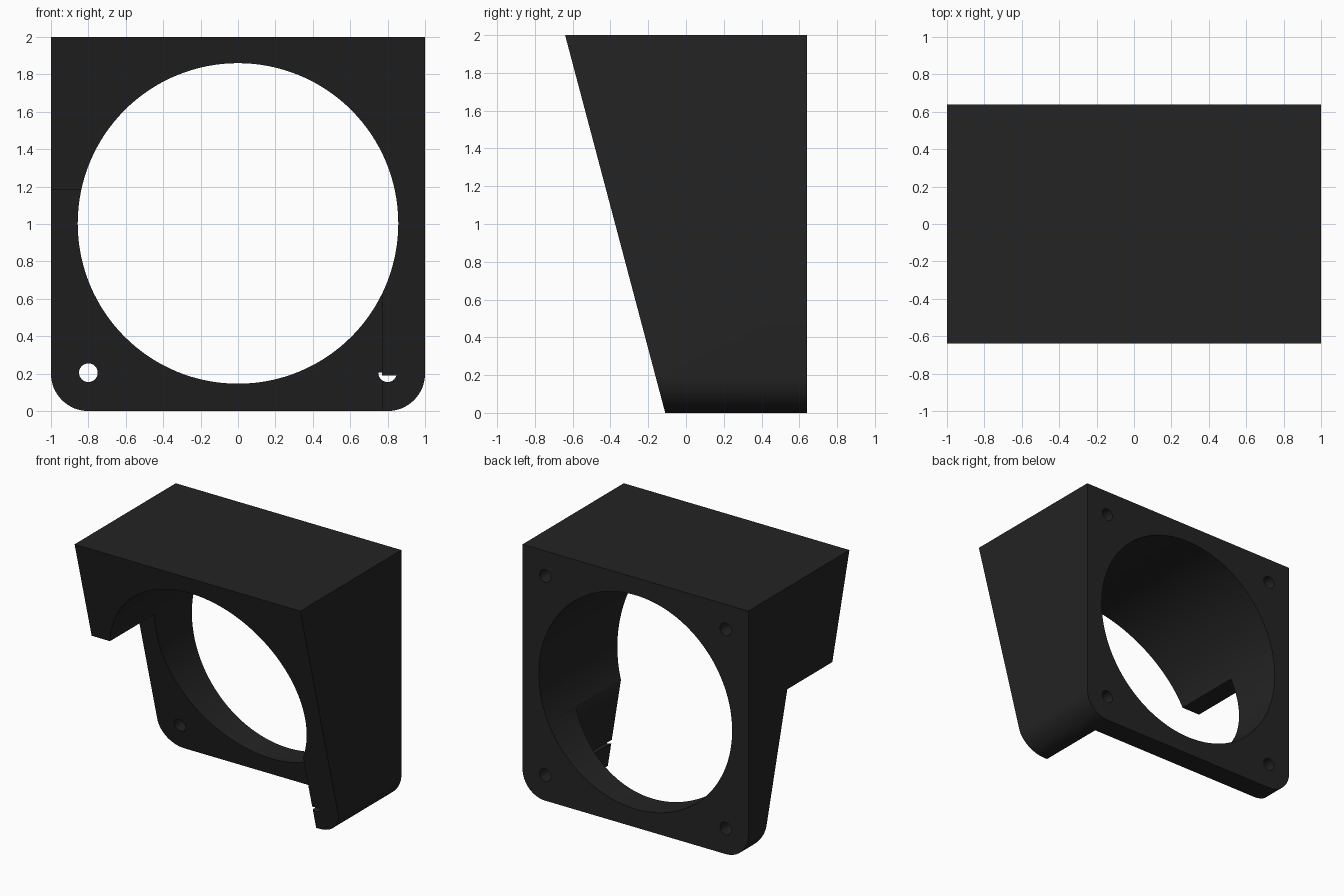
import bpy, bmesh, math

if "Cube" in bpy.data.objects:
    bpy.data.objects.remove(bpy.data.objects["Cube"])

HALF_DEPTH, STEP = 0.64, 0.57          # back plane, front-to-flange offset
SHELF_Z, LEG_X, HOLE_Z = 1.185, 0.77, 0.19


def front(z):
    """Y of the sloping front face at height z."""
    return -0.11 - 0.265 * z


def loft(name, ring_a, ring_b):
    """Closed solid between two matching outlines."""
    bm = bmesh.new()
    a = [bm.verts.new(p) for p in ring_a]
    b = [bm.verts.new(p) for p in ring_b]
    n = len(a)
    bm.faces.new(a)
    bm.faces.new(b[::-1])
    for i in range(n):
        j = (i + 1) % n
        bm.faces.new((a[j], a[i], b[i], b[j]))
    bmesh.ops.recalc_face_normals(bm, faces=bm.faces)
    me = bpy.data.meshes.new(name)
    bm.to_mesh(me)
    bm.free()
    ob = bpy.data.objects.new(name, me)
    bpy.context.collection.objects.link(ob)
    return ob


def arc(cx, cz, r, start, end, n):
    return [(cx + r * math.cos(math.radians(start + (end - start) * i / n)),
             cz + r * math.sin(math.radians(start + (end - start) * i / n)))
            for i in range(n + 1)]


def rod(name, outline, y0, y1):
    """Outline in x/z extruded along y."""
    return loft(name, [(x, y0, z) for x, z in outline], [(x, y1, z) for x, z in outline])


# Sloped housing with rounded lower corners
outline = [(1, 2), (-1, 2)] + arc(-0.8, 0.2, 0.2, 180, 270, 16) + arc(0.8, 0.2, 0.2, 270, 360, 16)
housing = loft("fan_housing", [(x, front(z), z) for x, z in outline],
               [(x, HALF_DEPTH, z) for x, z in outline])

cutters = []

# Main round opening
cutters.append(rod("bore_cutter", arc(0, 1.003, 0.857, 0, 360, 128)[:-1], -1, 1))

# Stepped clearance leaving the thin flange, the upper hood and one side leg
prof = [(-2, -0.1), (front(-0.1) + STEP, -0.1), (front(SHELF_Z) + STEP, SHELF_Z), (-2, SHELF_Z)]
cutters.append(loft("clearance_cutter", [(-1.2, y, z) for y, z in prof],
                    [(LEG_X, y, z) for y, z in prof]))

# Screw holes: upper and right ones are blind behind the hood and leg
for x in (-0.8, 0.8):
    for z in (0.205, 1.8):
        open_hole = x < 0 and z < 1
        end = -1 if open_hole else front(z) + STEP
        cutters.append(rod("screw_hole_cutter", arc(x, z, 0.05, 0, 360, 32)[:-1], end, 0.8))

# Right lower hole continues through the leg: lower segment, and the sliver beside it
low = math.degrees(math.asin((HOLE_Z - 0.205) / 0.05))
cutters.append(rod("leg_hole_cutter", arc(0.8, 0.205, 0.0499, 180 - low, 360 + low, 20), -1, 0.6))

for c in cutters:
    c.hide_render = True
    c.hide_viewport = True
    m = housing.modifiers.new(c.name, 'BOOLEAN')
    m.operation = 'DIFFERENCE'
    m.solver = 'EXACT'
    m.object = c

# Bake the cuts, then remove the helpers
dg = bpy.context.evaluated_depsgraph_get()
dg.update()
mesh = bpy.data.meshes.new_from_object(housing.evaluated_get(dg))
housing.modifiers.clear()
housing.data = mesh
for c in cutters:
    bpy.data.objects.remove(c)

# Black plastic
mat = bpy.data.materials.new("black_plastic")
mat.diffuse_color = (0.017, 0.017, 0.017, 1)
mat.use_nodes = True
mat.node_tree.nodes["Principled BSDF"].inputs["Base Color"].default_value = mat.diffuse_color
mesh.materials.clear()
mesh.materials.append(mat)

bpy.context.view_layer.objects.active = housing
housing.select_set(True)
bpy.ops.object.shade_smooth_by_angle(angle=math.radians(30))
